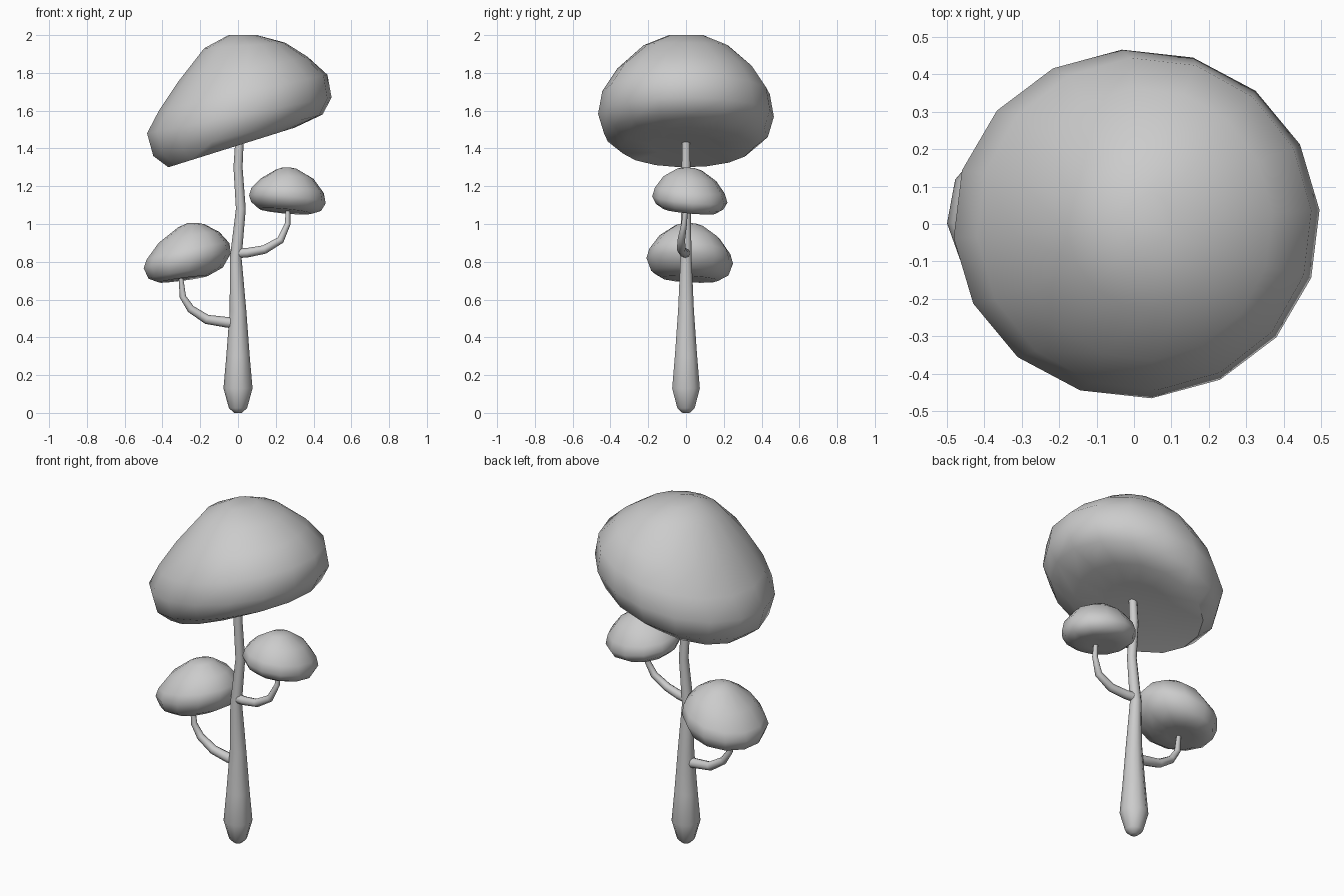
import bpy, bmesh, math
from mathutils import Vector


def loft(name, rings, angle=50):
    """Skin a list of vertex rings, cap both ends, smooth shade."""
    bm = bmesh.new()
    loops = [[bm.verts.new(p) for p in ring] for ring in rings]
    n = len(loops[0])
    for a, b in zip(loops, loops[1:]):
        for i in range(n):
            j = (i + 1) % n
            bm.faces.new((a[i], a[j], b[j], b[i]))
    bm.faces.new(loops[0][::-1])
    bm.faces.new(loops[-1])
    bmesh.ops.recalc_face_normals(bm, faces=bm.faces[:])
    me = bpy.data.meshes.new(name)
    bm.to_mesh(me)
    bm.free()
    ob = bpy.data.objects.new(name, me)
    bpy.context.collection.objects.link(ob)
    bpy.ops.object.select_all(action='DESELECT')
    ob.select_set(True)
    bpy.context.view_layer.objects.active = ob
    bpy.ops.object.shade_smooth_by_angle(angle=math.radians(angle))
    return ob


def cap(name, sections, sides, cy=0.0, y_tilt=0.0, phase=0.08):
    """Foliage clump: each section is left x, left z, right x, right z, half depth."""
    rings = []
    for xl, zl, xr, zr, hy in sections:
        ring = []
        for i in range(sides):
            t = phase + 2 * math.pi * i / sides
            c, s = math.cos(t), math.sin(t)
            ring.append(((xl + xr) / 2 + c * (xr - xl) / 2, cy + s * hy,
                         (zl + zr) / 2 + c * (zr - zl) / 2 + y_tilt * s * hy))
        rings.append(ring)
    return loft(name, rings)


def limb(name, path, sides):
    """Tapered tube: each point is x, y, z, radius."""
    pts = [Vector(p[:3]) for p in path]
    rings = []
    for k, p in enumerate(pts):
        d = (pts[min(k + 1, len(pts) - 1)] - pts[max(k - 1, 0)]).normalized()
        u = Vector((0, 1, 0)).cross(d).normalized()
        v = d.cross(u)
        r = path[k][3]
        rings.append([p + r * (math.cos(a) * u + math.sin(a) * v)
                      for a in (2 * math.pi * i / sides for i in range(sides))])
    return loft(name, rings)


# Trunk
limb("trunk", [(0, 0, 0.0, 0.02), (0, 0, 0.025, 0.048), (0, 0, 0.13, 0.077),
               (0, 0, 0.3, 0.062), (0, 0, 0.54, 0.044), (-0.012, 0, 0.82, 0.031),
               (0.015, 0, 1.08, 0.026), (0.0, 0, 1.3, 0.024), (0.01, 0, 1.48, 0.022)], 10)

# Branches
limb("left_branch", [(-0.01, 0, 0.475, 0.03), (-0.06, 0, 0.48, 0.028),
                     (-0.165, 0.01, 0.495, 0.025), (-0.25, 0.01, 0.55, 0.021),
                     (-0.292, 0.01, 0.615, 0.017), (-0.305, 0.01, 0.74, 0.011)], 8)
limb("right_branch", [(-0.01, 0, 0.845, 0.026), (0.05, -0.01, 0.848, 0.025),
                      (0.14, -0.025, 0.865, 0.023), (0.225, -0.025, 0.915, 0.02),
                      (0.263, -0.01, 1.0, 0.015), (0.265, 0.0, 1.1, 0.011)], 8)

# Main canopy
cap("main_canopy", [(-0.22, 1.36, 0.15, 1.47, 0.19), (-0.37, 1.30, 0.30, 1.51, 0.35),
                    (-0.45, 1.36, 0.45, 1.58, 0.435), (-0.483, 1.48, 0.497, 1.67, 0.467),
                    (-0.42, 1.60, 0.475, 1.79, 0.445), (-0.32, 1.75, 0.37, 1.885, 0.365),
                    (-0.18, 1.93, 0.25, 1.96, 0.225), (-0.05, 2.0, 0.10, 2.0, 0.09)], 16)

# Small foliage clumps
cap("right_clump", [(0.17, 1.075, 0.32, 1.06, 0.08), (0.11, 1.08, 0.39, 1.055, 0.14),
                    (0.07, 1.115, 0.44, 1.07, 0.18), (0.058, 1.15, 0.465, 1.11, 0.20),
                    (0.07, 1.19, 0.455, 1.165, 0.185), (0.12, 1.24, 0.40, 1.24, 0.14),
                    (0.20, 1.287, 0.315, 1.29, 0.065), (0.23, 1.298, 0.28, 1.298, 0.025)],
    12, 0.02, -0.09)
cap("left_clump", [(-0.37, 0.70, -0.23, 0.72, 0.08), (-0.42, 0.69, -0.16, 0.725, 0.15),
                   (-0.475, 0.71, -0.08, 0.77, 0.205), (-0.5, 0.765, -0.037, 0.845, 0.23),
                   (-0.485, 0.81, -0.045, 0.90, 0.215), (-0.42, 0.90, -0.10, 0.96, 0.16),
                   (-0.32, 0.98, -0.18, 1.0, 0.075), (-0.27, 1.004, -0.21, 1.005, 0.03)],
    12, 0.02, -0.05)
